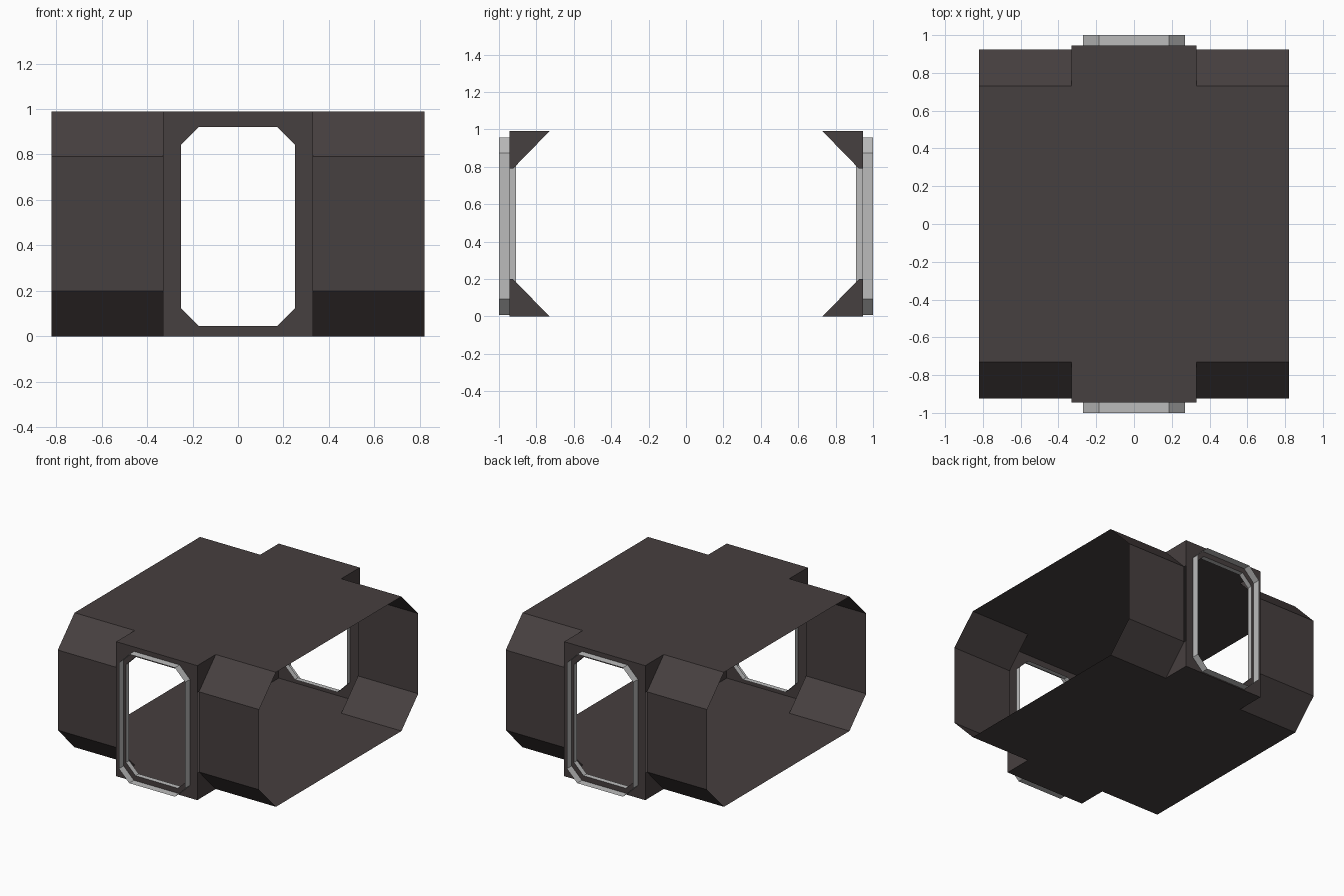
import bpy, bmesh

if "Cube" in bpy.data.objects:
    bpy.data.objects.remove(bpy.data.objects["Cube"])


def material(name, rgb):
    m = bpy.data.materials.new(name)
    m.diffuse_color = (*rgb, 1)
    m.use_nodes = True
    m.node_tree.nodes["Principled BSDF"].inputs["Base Color"].default_value = m.diffuse_color
    return m


DARK = material("dark warm grey", (0.062, 0.050, 0.050))
LIGHT = material("light grey", (0.50, 0.50, 0.50))

L, BAY = 0.82, 0.33            # half length of the hall, half width of the door bay
FLAT, WALL, FRONT = 0.73, 0.925, 0.945
H, LOW, HIGH = 0.99, 0.20, 0.79


def build(name, faces, mat):
    """Join polygons given as point lists into one welded object."""
    bm = bmesh.new()
    for pts in faces:
        bm.faces.new([bm.verts.new(p) for p in pts])
    bmesh.ops.remove_doubles(bm, verts=bm.verts, dist=1e-5)
    bmesh.ops.recalc_face_normals(bm, faces=bm.faces)
    me = bpy.data.meshes.new(name)
    bm.to_mesh(me)
    bm.free()
    me.materials.append(mat)
    ob = bpy.data.objects.new(name, me)
    bpy.context.collection.objects.link(ob)
    return ob


def octagon(w, z0, z1, c, y):
    """Upright rectangle with cut corners; c = 0 gives doubled corners."""
    p = [(w - c, z0), (w, z0 + c), (w, z1 - c), (w - c, z1),
         (c - w, z1), (-w, z1 - c), (-w, z0 + c), (c - w, z0)]
    return [(x, y, z) for x, z in p]


def bridge(a, b):
    n = len(a)
    return [[a[i], a[(i + 1) % n], b[(i + 1) % n], b[i]] for i in range(n)]


# floor and ceiling, each with a tongue reaching into both door bays
for name, z in (("floor", 0), ("ceiling", H)):
    build(name, [[(-L, -FLAT, z), (-BAY, -FLAT, z), (-BAY, -FRONT, z), (BAY, -FRONT, z),
                  (BAY, -FLAT, z), (L, -FLAT, z), (L, FLAT, z), (BAY, FLAT, z),
                  (BAY, FRONT, z), (-BAY, FRONT, z), (-BAY, FLAT, z), (-L, FLAT, z)]], DARK)

profile = [(FLAT, 0), (WALL, LOW), (WALL, HIGH), (FLAT, H)]
for side, sy in (("front", -1), ("back", 1)):
    # bevelled side walls and the triangular cheeks of the bay
    for end, sx in (("left", -1), ("right", 1)):
        build(f"{side}_{end}_wall",
              [[(sx * BAY, sy * a[0], a[1]), (sx * L, sy * a[0], a[1]),
                (sx * L, sy * b[0], b[1]), (sx * BAY, sy * b[0], b[1])]
               for a, b in zip(profile, profile[1:])], DARK)
        for level, z0, z1 in (("lower", 0, LOW), ("upper", H, HIGH)):
            build(f"{side}_{end}_{level}_cheek",
                  [[(sx * BAY, sy * FLAT, z0), (sx * BAY, sy * FRONT, z0),
                    (sx * BAY, sy * FRONT, z1), (sx * BAY, sy * WALL, z1)]], DARK)

    # door panel with its opening
    y = sy * FRONT
    build(f"{side}_door_panel",
          [f for f in bridge(octagon(BAY, 0, H, 0, y),
                             octagon(0.25, 0.045, 0.92, 0.077, y))
           if len(set(f)) > 2], DARK)
    # outer rim and inner lining of the doorway
    build(f"{side}_door_rim",
          bridge(octagon(0.27, 0.008, 0.957, 0.084, y),
                 octagon(0.27, 0.008, 0.957, 0.084, sy * 1.0)), LIGHT)
    build(f"{side}_door_lining",
          bridge(octagon(0.25, 0.045, 0.92, 0.077, sy * 0.908),
                 octagon(0.25, 0.045, 0.92, 0.077, y)), LIGHT)
